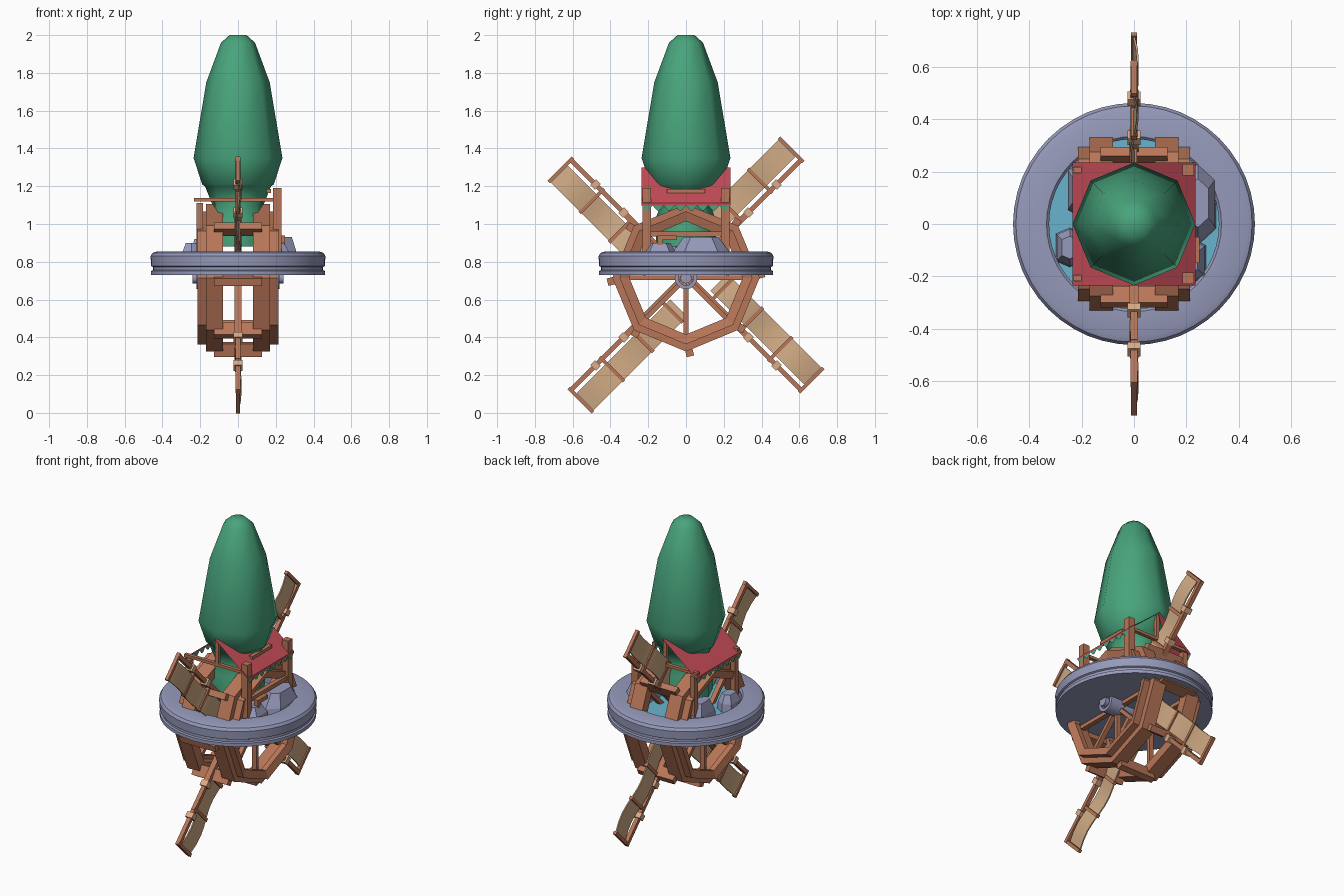
import bpy, bmesh, math
from mathutils import Vector, Matrix

if "Cube" in bpy.data.objects:
    bpy.data.objects.remove(bpy.data.objects["Cube"])

def mat(name, r, g, b):
    m = bpy.data.materials.new(name)
    m.diffuse_color = [(c / 255 / 12.92 if c < 10 else ((c / 255 + .055) / 1.055) ** 2.4) for c in (r, g, b)] + [1]
    m.use_nodes = True
    m.node_tree.nodes["Principled BSDF"].inputs["Base Color"].default_value = m.diffuse_color
    return m

WOOD = mat("brown wood", 184, 118, 88)
CLOTH = mat("tan cloth", 207, 170, 132)
CLAMP = mat("pale binding", 222, 172, 136)
GREEN = mat("leaf green", 72, 164, 124)
RED = mat("awning red", 198, 76, 88)
STONE = mat("blue grey stone", 150, 154, 186)
WATER = mat("water blue", 104, 180, 205)

def make(name, verts, faces, material, smooth=None):
    me = bpy.data.meshes.new(name)
    me.from_pydata([tuple(v) for v in verts], [], faces)
    bm = bmesh.new()
    bm.from_mesh(me)
    bmesh.ops.recalc_face_normals(bm, faces=bm.faces)
    bm.to_mesh(me)
    bm.free()
    me.materials.append(material)
    if smooth:
        me.polygons.foreach_set("use_smooth", [True] * len(me.polygons))
        me.set_sharp_from_angle(angle=math.radians(smooth))
    ob = bpy.data.objects.new(name, me)
    bpy.context.collection.objects.link(ob)
    return ob

def lathe(name, prof, n, material, loop=False, m=Matrix(), smooth=None):
    """Spin (radius, height) points about local z; loop joins last point to first."""
    k = len(prof)
    verts = [m @ Vector((r * math.cos(2 * math.pi * i / n), r * math.sin(2 * math.pi * i / n), z))
             for i in range(n) for r, z in prof]
    faces = [(i * k + j, (i + 1) % n * k + j, (i + 1) % n * k + (j + 1) % k, i * k + (j + 1) % k)
             for i in range(n) for j in range(k if loop else k - 1)]
    if not loop:
        faces += [tuple(i * k for i in range(n)), tuple(i * k + k - 1 for i in range(n))]
    return make(name, verts, faces, material, smooth)

def box(name, lo, hi, material, m=Matrix()):
    verts = [m @ Vector((x, y, z)) for x in (lo[0], hi[0]) for y in (lo[1], hi[1]) for z in (lo[2], hi[2])]
    faces = [(0, 1, 3, 2), (4, 6, 7, 5), (0, 4, 5, 1), (2, 3, 7, 6), (0, 2, 6, 4), (1, 5, 7, 3)]
    return make(name, verts, faces, material)

# Cypress tree: eight-sided smooth crown with tucked-in skirt
lathe("tree_crown", [(.16, .88), (.16, 1.03), (.135, 1.1), (.175, 1.2), (.19, 1.21), (.235, 1.35),
                     (.168, 1.75), (.09, 1.96), (.045, 2.0)], 8, GREEN, smooth=50)

# Fountain basin and water
lathe("basin", [(.46, .73), (.46, .752), (.45, .757), (.45, .772), (.46, .777), (.463, .83), (.452, .847),
                (.43, .855), (.335, .855), (.325, .845), (.325, .76)], 48, STONE, smooth=35)
lathe("water", [(.327, .775), (.327, .80)], 48, WATER)

# Rocks standing in the water
for i, (x, y, sx, sy, h) in enumerate([(.245, .08, .065, .15, .93), (-.2, .13, .05, .1, .92),
                                       (-.245, -.09, .05, .07, .9), (.2, -.14, .07, .09, .9)]):
    verts = [(x + s * cx * sx, y + s * cy * sy, z) for z, s in ((.78, 1.1), (.85, 1), (h, .62))
             for cx, cy in ((-1, -.7), (0, -1), (1, -.6), (1, .6), (0, 1), (-1, .7))]
    faces = [(a * 6 + j, a * 6 + (j + 1) % 6, a * 6 + 6 + (j + 1) % 6, a * 6 + 6 + j)
             for a in (0, 1) for j in range(6)]
    make(f"rock_{i}", verts, faces + [tuple(range(6)), tuple(range(12, 18))], STONE)

# Water wheel: two stepped octagonal rims, spokes and paddles, axle along x
C = .715
AX = Matrix.Translation((0, 0, C)) @ Matrix.Rotation(math.pi / 2, 4, 'Y')
for s, side in ((-1, "left"), (1, "right")):
    lathe(f"wheel_rim_{side}", [(.39, s * .08), (.39, s * .17), (.325, s * .17), (.325, s * .08)], 8, WOOD, True, AX)
    lathe(f"wheel_band_{side}", [(.352, s * .165), (.352, s * .215), (.30, s * .20), (.30, s * .165)],
          8, WOOD, True, AX)
    lathe(f"hub_ring_{side}", [(.06, s * .12), (.06, s * .22), (.04, s * .22), (.04, s * .12)], 16, STONE, True, AX, 40)
    for i in range(8):
        m = Matrix.Translation((0, 0, C)) @ Matrix.Rotation(i * math.pi / 4, 4, 'X')
        box(f"spoke_{side}_{i}", (s * .125 - .015, -.012, .03), (s * .125 + .015, .012, .34), WOOD, m)
lathe("axle", [(.03, -.24), (.03, .24)], 12, STONE, m=AX, smooth=40)
for i in range(8):
    m = Matrix.Translation((0, 0, C)) @ Matrix.Rotation(i * math.pi / 4, 4, 'X') @ Matrix.Rotation(.25, 4, 'X')
    box(f"paddle_{i}", (-.128, .06, .335), (.128, .10, .408), WOOD, m)

# Windmill sails in the x = 0 plane; local z runs outward, local -y is the cloth side
for i in range(4):
    m = Matrix.Translation((0, 0, .73)) @ Matrix.Rotation(math.pi / 4 + i * math.pi / 2, 4, 'X')
    box(f"sail_spar_{i}", (-.018, -.015, 0), (.018, .015, .48), WOOD, m)
    box(f"sail_spar_tip_{i}", (-.013, -.013, .40), (.013, .012, .87), WOOD, m)
    for r in (.45, .66):
        box(f"sail_binding_{i}_{int(r * 100)}", (-.024, -.022, r), (.024, .022, r + .035), CLAMP, m)
    for r in (.18, .40, .62, .852):
        box(f"sail_batten_{i}_{int(r * 100)}", (-.011, -.165, r), (.011, .015, r + .02), WOOD, m)
    n = 13   # billowing cloth
    verts = []
    for j in range(n):
        z = .15 + .70 * j / (n - 1)
        bx = .014 * math.sin((z - .19) / .22 * math.pi)
        verts += [m @ Vector((bx + t, y, z)) for t in (-.004, .004) for y in (-.16, -.032)]
    ring = (0, 1, 3, 2)
    faces = [(a * 4 + ring[q], a * 4 + ring[(q + 1) % 4], a * 4 + 4 + ring[(q + 1) % 4], a * 4 + 4 + ring[q])
             for a in range(n - 1) for q in range(4)]
    make(f"sail_cloth_{i}", verts, faces + [ring, tuple(4 * n - 4 + q for q in ring)], CLOTH, 50)

# Market awning: thin gable roof with a zigzag green trim on both eaves
E, W = 1.11, .235
make("awning_roof", [(-W, -W, E), (0, -W, 1.3), (W, -W, E), (-W, W, E), (0, W, 1.3), (W, W, E)],
     [(0, 1, 4, 3), (1, 2, 5, 4)], RED)
for s, side in ((-1, "left"), (1, "right")):
    make(f"awning_valance_{side}", [(s * W, -W, E), (s * W, W, E), (s * W, W, E - .012), (s * W, -W, E - .012)],
         [(0, 1, 2, 3)], RED)
    verts, faces = [], []
    for j in range(8):
        y0, w = -W + j * W / 4, W / 4
        faces.append(tuple(range(len(verts), len(verts) + 4)))
        verts += [(s * W, y0, E - .012), (s * W, y0 + w, E - .012), (s * W, y0 + w * .62, E - .038),
                  (s * W, y0 + w * .38, E - .038)]
    make(f"awning_scallops_{side}", verts, faces, GREEN)

# Awning frame: posts, cross bars and a rod on the right slope
for s, side in ((-1, "front"), (1, "back")):
    y = s * .207
    box(f"post_right_{side}", (.185, y - .022, .82), (.23, y + .022, 1.19), WOOD)
    box(f"post_left_{side}", (-.22, y - .018, .82), (-.185, y + .018, 1.11), WOOD)
    box(f"cross_bar_{side}", (-.233, y - .012, 1.12), (.2, y + .012, 1.138), WOOD)
    box(f"king_post_{side}", (-.012, y - .012, 1.13), (.012, y + .012, 1.285), WOOD)
box("counter_rail", (.19, -.2, .935), (.22, .2, .96), WOOD)
box("awning_rod", (.15, -.1, 1.165), (.175, .1, 1.185), WOOD)

# Small tap on the right-hand rock
box("tap_body", (.22, -.15, .915), (.25, -.05, .94), WOOD)
box("tap_spout", (.22, -.15, .87), (.25, -.125, .92), WOOD)
